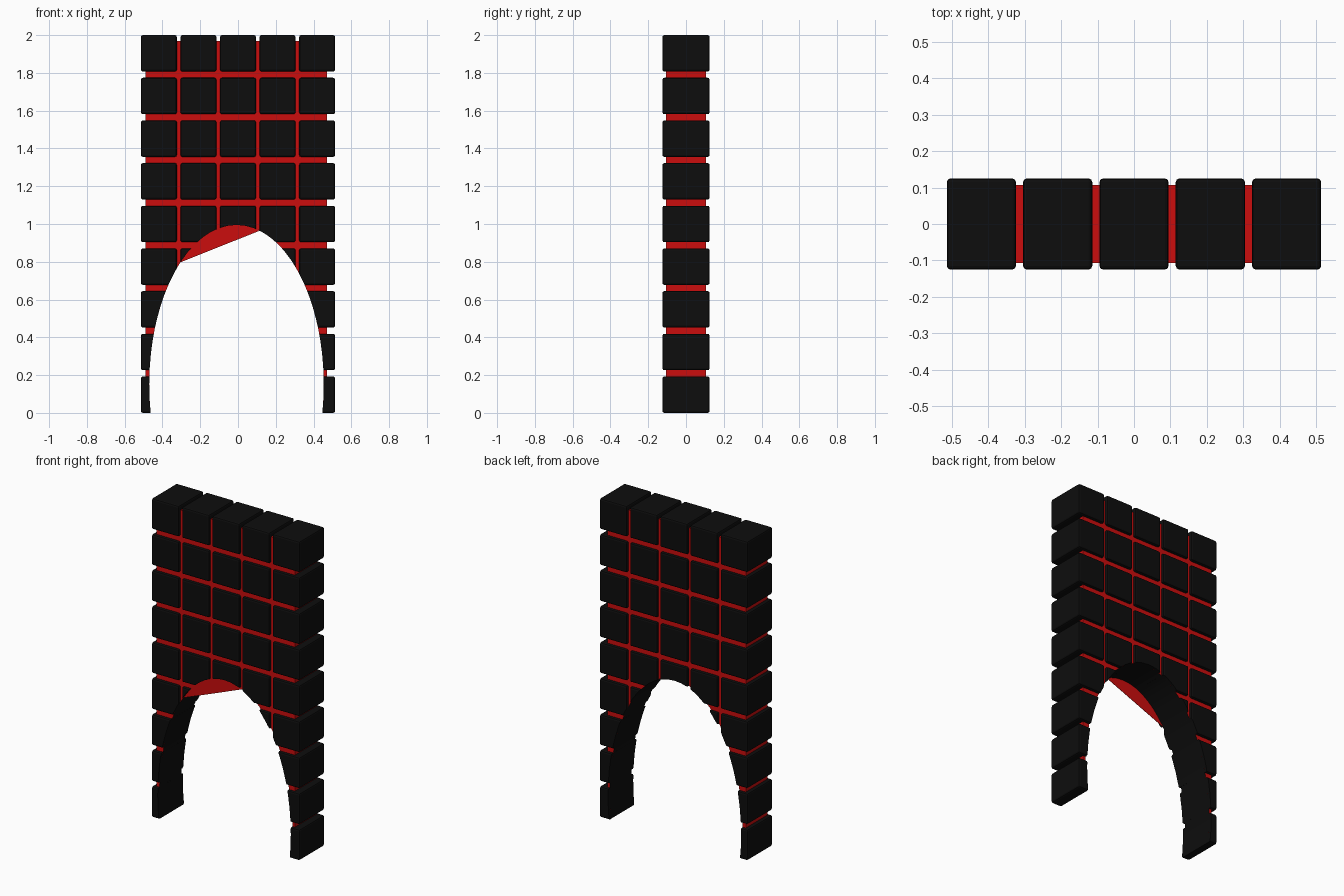
import bpy, bmesh, math

if "Cube" in bpy.data.objects:
    bpy.data.objects.remove(bpy.data.objects["Cube"])

ARCH_X, ARCH_Z, ARCH_A, ARCH_B = -0.008, 0.15, 0.462, 0.845


def material(name, rgb):
    m = bpy.data.materials.new(name)
    m.diffuse_color = (*rgb, 1)
    m.use_nodes = True
    m.node_tree.nodes["Principled BSDF"].inputs["Base Color"].default_value = m.diffuse_color
    return m


black = material("black_stone", (0.004, 0.004, 0.004))
red = material("red_mortar", (0.6, 0.004, 0.004))


def arc(a0, a1, n):
    """Points (x, z) on the arch ellipse."""
    return [(ARCH_X + ARCH_A * math.cos(a0 + (a1 - a0) * i / n),
             ARCH_Z + ARCH_B * math.sin(a0 + (a1 - a0) * i / n)) for i in range(n + 1)]


def make(name, bm, *mats):
    me = bpy.data.meshes.new(name)
    bm.to_mesh(me)
    bm.free()
    for m in mats:
        me.materials.append(m)
    ob = bpy.data.objects.new(name, me)
    bpy.context.collection.objects.link(ob)
    return ob


def prism(points, y0, y1):
    """Extrude an (x, z) outline along y."""
    bm = bmesh.new()
    face = bm.faces.new([bm.verts.new((x, y0, z)) for x, z in points])
    ext = bmesh.ops.extrude_face_region(bm, geom=[face])
    verts = [v for v in ext["geom"] if isinstance(v, bmesh.types.BMVert)]
    bmesh.ops.translate(bm, verts=verts, vec=(0, y1 - y0, 0))
    bmesh.ops.recalc_face_normals(bm, faces=bm.faces)
    return bm


# Arch-shaped cutter
full = arc(0, 2 * math.pi, 64)[:-1]
cutter = make("arch_cutter", prism(full, -0.3, 0.3), black)
cutter.hide_render = True
cutter.hide_viewport = True

# Grid of rounded blocks, 5 columns by 9 rows, with the arch cut away
bm = bmesh.new()
for col in range(5):
    for row in range(9):
        cx, cz = (col - 2) * 0.2095, 0.0965 + row * 0.2259
        vs = bmesh.ops.create_cube(bm, size=1)["verts"]
        bmesh.ops.scale(bm, verts=vs, vec=(0.19, 0.25, 0.193))
        bmesh.ops.translate(bm, verts=vs, vec=(cx, 0, cz))
bmesh.ops.bevel(bm, geom=bm.edges[:], offset=0.01, segments=2, profile=0.5, affect='EDGES')
blocks = make("stone_blocks", bm, black)
mod = blocks.modifiers.new("arch", 'BOOLEAN')
mod.operation, mod.solver, mod.object = 'DIFFERENCE', 'EXACT', cutter

# Mortar core behind the blocks, with a dark arch underside
zb = 0.01
foot = math.asin((zb - ARCH_Z) / ARCH_B)
inner = arc(foot, math.pi - foot, 40)
outline = [(0.47, zb)] + inner + [(-0.49, zb), (-0.49, 1.97), (0.47, 1.97)]
core = make("mortar_core", prism(outline, -0.107, 0.107), red, black)
for p in core.data.polygons:
    c = p.center
    e = ((c.x - ARCH_X) / ARCH_A) ** 2 + ((c.z - ARCH_Z) / ARCH_B) ** 2
    if abs(p.normal.y) < 0.5 and e < 1.01 and c.z > zb + 0.001:
        p.material_index = 1

# Thin mortar sheet spanning the arch top at the front
a_right = math.acos((0.115 - ARCH_X) / ARCH_A)
a_left = math.acos((-0.305 - ARCH_X) / ARCH_A)
make("mortar_sheet", prism(arc(a_right, a_left, 16), -0.107, -0.105), red)
